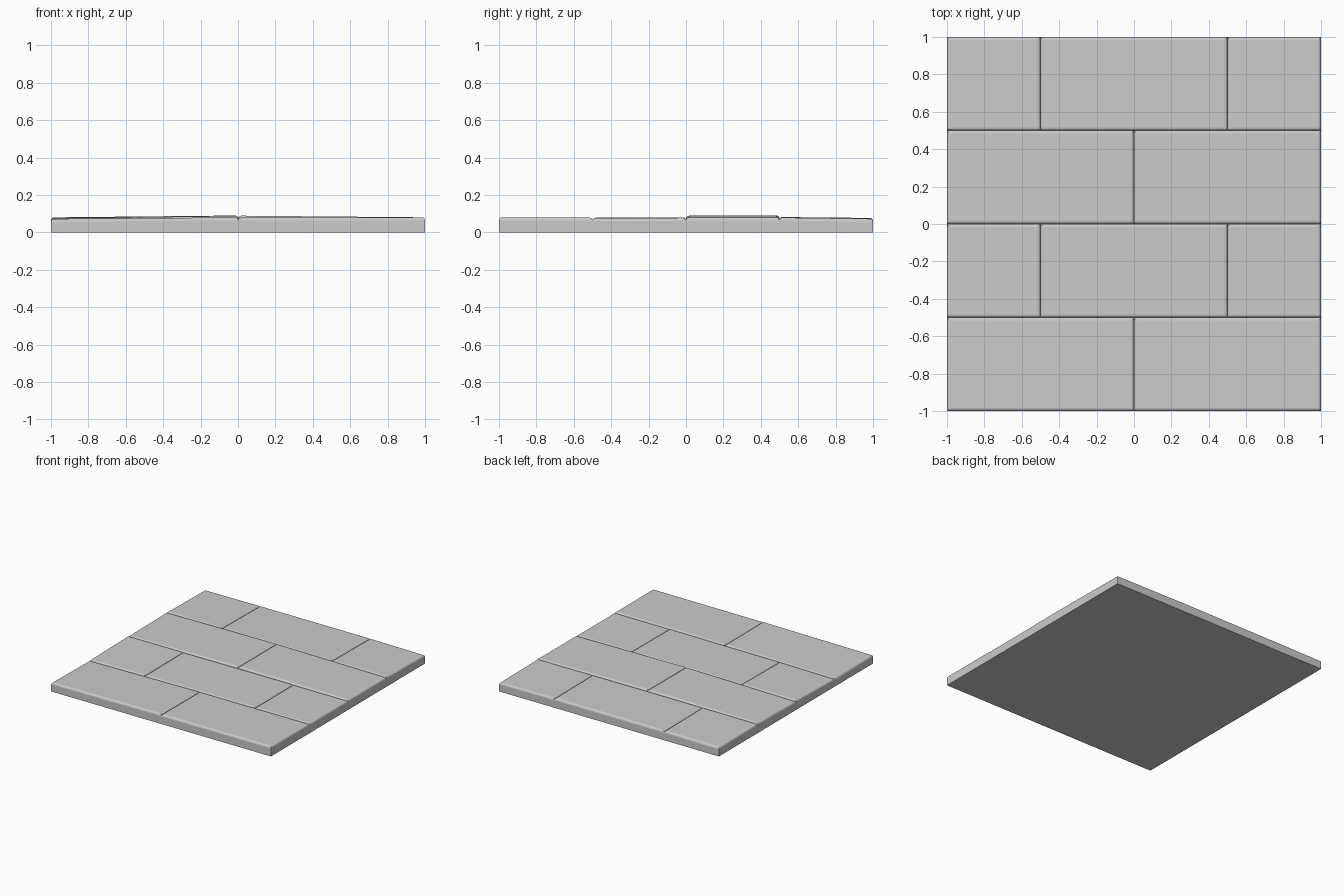
import bpy, bmesh

if "Cube" in bpy.data.objects:
    bpy.data.objects.remove(bpy.data.objects["Cube"])

BEVEL = 0.016

# Row front edge y, then bricks: x0, x1, top heights (front-left, front-right, back-right, back-left)
ROWS = [
    (-1.0, [(-1, 0, (.072, .080, .078, .066)), (0, 1, (.078, .080, .079, .077))]),
    (-0.5, [(-1, -.5, (.068, .074, .079, .078)), (-.5, .5, (.074, .078, .080, .077)),
            (.5, 1, (.077, .077, .078, .078))]),
    (0.0, [(-1, 0, (.074, .088, .090, .080)), (0, 1, (.089, .080, .080, .089))]),
    (0.5, [(-1, -.5, (.080, .082, .076, .073)), (-.5, .5, (.081, .081, .077, .076)),
           (.5, 1, (.081, .079, .072, .076))]),
]


def paving_slab(name, x0, x1, y0, y1, tops):
    """Box with a tilted top whose upper rim is rounded."""
    bm = bmesh.new()
    corners = [(x0, y0), (x1, y0), (x1, y1), (x0, y1)]
    low = [bm.verts.new((x, y, 0)) for x, y in corners]
    high = [bm.verts.new((x, y, z)) for (x, y), z in zip(corners, tops)]
    bm.faces.new(low[::-1])
    top = bm.faces.new(high)
    for i in range(4):
        j = (i + 1) % 4
        bm.faces.new((low[i], low[j], high[j], high[i]))
    bmesh.ops.bevel(bm, geom=list(top.edges), offset=BEVEL, segments=3,
                    profile=0.5, affect='EDGES')
    mesh = bpy.data.meshes.new(name)
    bm.to_mesh(mesh)
    bm.free()
    obj = bpy.data.objects.new(name, mesh)
    bpy.context.collection.objects.link(obj)
    return obj


# Running-bond courses of slabs, butted together so the rims form the joints
for r, (y0, slabs) in enumerate(ROWS):
    for c, (x0, x1, tops) in enumerate(slabs):
        paving_slab(f"paving_slab_{r + 1}_{c + 1}", x0, x1, y0, y0 + 0.5, tops)
